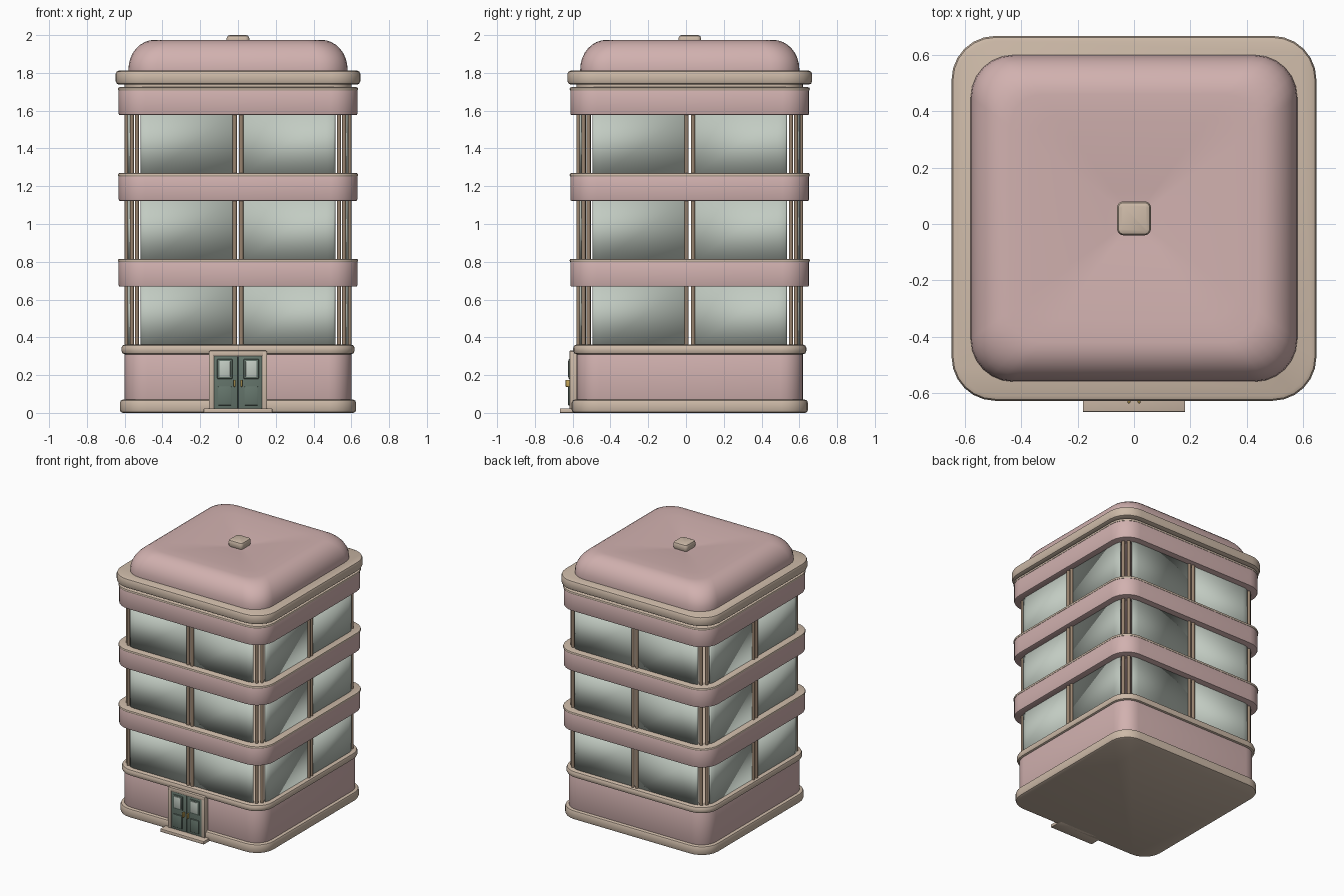
import bpy, bmesh, math
from mathutils import Vector, Matrix

if "Cube" in bpy.data.objects:
    bpy.data.objects.remove(bpy.data.objects["Cube"])

CY = 0.02  # the tower sits slightly back so the step fits in front


def mat(name, rgb):
    m = bpy.data.materials.new(name)
    m.diffuse_color = (*rgb, 1)
    m.use_nodes = True
    m.node_tree.nodes["Principled BSDF"].inputs["Base Color"].default_value = m.diffuse_color
    return m


PINK = mat("pink_plaster", (0.64, 0.44, 0.43))
BEIGE = mat("beige_trim", (0.61, 0.49, 0.39))
GLASS = mat("pale_glass", (0.54, 0.60, 0.54))
BROWN = mat("brown_frame", (0.32, 0.23, 0.16))
GREEN = mat("green_door", (0.13, 0.18, 0.15))
GOLD = mat("gold_handle", (0.55, 0.38, 0.10))


def finish(bm, name, m, y=0.0, angle=40, recalc=True):
    if recalc:
        bmesh.ops.recalc_face_normals(bm, faces=bm.faces)
    me = bpy.data.meshes.new(name)
    bm.to_mesh(me)
    bm.free()
    ob = bpy.data.objects.new(name, me)
    bpy.context.collection.objects.link(ob)
    ob.location.y = y
    me.materials.append(m)
    bpy.ops.object.select_all(action='DESELECT')
    ob.select_set(True)
    bpy.context.view_layer.objects.active = ob
    bpy.ops.object.shade_smooth_by_angle(angle=math.radians(angle))
    return ob


def loft(name, rings, m, n=6):
    """Stack of rounded squares given as (half width, corner radius, z)."""
    bm = bmesh.new()
    loops = []
    for h, r, z in rings:
        loop = []
        for k in range(4):
            sx, sy = [(1, 1), (-1, 1), (-1, -1), (1, -1)][k]
            for i in range(n + 1):
                a = math.pi / 2 * (k + i / n)
                loop.append(bm.verts.new((sx * (h - r) + r * math.cos(a),
                                          sy * (h - r) + r * math.sin(a), z)))
        loops.append(loop)
    for a, b in zip(loops, loops[1:]):
        for i in range(len(a)):
            j = (i + 1) % len(a)
            bm.faces.new((a[i], a[j], b[j], b[i]))
    bm.faces.new(loops[0][::-1])
    bm.faces.new(loops[-1])
    return finish(bm, name, m, CY)


def slab(name, h, z0, z1, m, r=0.13, e=0.01):
    """Rounded square slab with softened top and bottom edges."""
    d = e * 0.3
    loft(name, [(h - e, r - e, z0), (h - d, r - d, z0 + d), (h, r, z0 + e),
                (h, r, z1 - e), (h - d, r - d, z1 - d), (h - e, r - e, z1)], m)


def box(name, x0, x1, y0, y1, z0, z1, m, e=0.004):
    bm = bmesh.new()
    bmesh.ops.create_cube(bm, size=1)
    size = Vector((x1 - x0, y1 - y0, z1 - z0))
    mid = Vector((x0 + x1, y0 + y1, z0 + z1)) / 2
    for v in bm.verts:
        v.co = Vector(a * b for a, b in zip(v.co, size)) + mid
    bmesh.ops.bevel(bm, geom=bm.edges[:], offset=e, segments=2, profile=0.5,
                    affect='EDGES')
    return finish(bm, name, m)


# Ground floor
slab("base_plinth", 0.625, 0.0, 0.07, BEIGE, 0.14, 0.015)
slab("ground_wall", 0.60, 0.05, 0.33, PINK, 0.12, 0.004)
slab("ground_trim", 0.617, 0.31, 0.362, BEIGE, 0.135, 0.018)

# Balcony bands with pale top lips
for i, z in enumerate((0.668, 1.122, 1.576)):
    slab(f"band_{i}", 0.632, z, z + 0.138, PINK, 0.14, 0.008)
    slab(f"band_lip_{i}", 0.636, z + 0.128, z + 0.148, BEIGE, 0.142, 0.009)

# Glazed storeys: two panes per side curling into each corner, slim posts
H, R = 0.585, 0.12
for f, (z0, z1) in enumerate(((0.35, 0.68), (0.80, 1.13), (1.255, 1.585))):
    glass, posts = bmesh.new(), bmesh.new()
    path = [(0.025, H), (H - R, H)]
    path += [(H - R + R * math.sin(a), H - R + R * math.cos(a))
             for a in (math.radians(25 * i / 5) for i in range(1, 6))]
    a = math.radians(36)
    spots = [(0.017, H + 0.004),
             (H - R + R * math.sin(a), H - R + R * math.cos(a))]
    for k in range(4):
        rot = Matrix.Rotation(k * math.pi / 2, 4, 'Z')
        for s in (-1, 1):
            cols = [[glass.verts.new(rot @ Vector((s * x, -y, z)))
                     for z in (z0, z1)] for x, y in path]
            for p, q in zip(cols, cols[1:]):
                loop = (p[0], q[0], q[1], p[1])
                glass.faces.new(loop if s > 0 else loop[::-1])
            for x, y in spots:
                at = rot @ Vector((s * x, -y, (z0 + z1) / 2))
                bmesh.ops.create_cone(posts, cap_ends=True, segments=10,
                                      radius1=0.0115, radius2=0.0115,
                                      depth=z1 - z0,
                                      matrix=Matrix.Translation(at))
    ob = finish(glass, f"window_panes_{f}", GLASS, CY, recalc=False)
    mod = ob.modifiers.new("thickness", 'SOLIDIFY')
    mod.thickness = 0.01
    mod.offset = -1
    finish(posts, f"window_posts_{f}", BROWN, CY)

# Cornice, cushion roof with a shallow dip, and centre cap
slab("cornice_neck", 0.60, 1.71, 1.76, BEIGE, 0.13, 0.005)
slab("cornice", 0.648, 1.738, 1.812, BEIGE, 0.155, 0.018)
dome = [(0.58, 0.15, 1.79)]
for i in range(9):
    t = math.pi / 2 * i / 8
    h = 0.44 + 0.14 * math.cos(t)
    dome.append((h, 0.15 * h / 0.58, 1.82 + 0.155 * math.sin(t)))
dome += [(h, h * 0.26, z) for h, z in ((0.36, 1.973), (0.27, 1.968),
                                       (0.18, 1.961), (0.10, 1.953), (0.03, 1.945))]
loft("roof", dome, PINK)
slab("roof_cap", 0.06, 1.945, 2.0, BEIGE, 0.022, 0.016)

# Entrance
box("door_step", -0.182, 0.182, -0.668, -0.56, 0.0, 0.024, BEIGE)
for s in (-1, 1):
    x = s * 0.14
    box("frame_jamb", x - 0.014, x + 0.014, -0.617, -0.56, 0.02, 0.328, BEIGE, 0.006)
box("frame_head", -0.153, 0.153, -0.617, -0.56, 0.30, 0.33, BEIGE, 0.006)
for s in (-1, 1):
    lo, hi = sorted((s * 0.001, s * 0.127))
    box("door_leaf", lo, hi, -0.615, -0.56, 0.022, 0.302, GREEN)
    c = s * 0.07
    box("door_window_frame", c - 0.04, c + 0.04, -0.622, -0.61, 0.18, 0.285, GREEN)
    box("door_window", c - 0.029, c + 0.029, -0.625, -0.61, 0.19, 0.275, GLASS, 0.003)
    box("door_panel", c - 0.036, c + 0.036, -0.624, -0.61, 0.04, 0.14, GREEN)
    h = s * 0.018
    box("door_handle", h - 0.005, h + 0.005, -0.637, -0.61, 0.138, 0.175, GOLD, 0.003)
